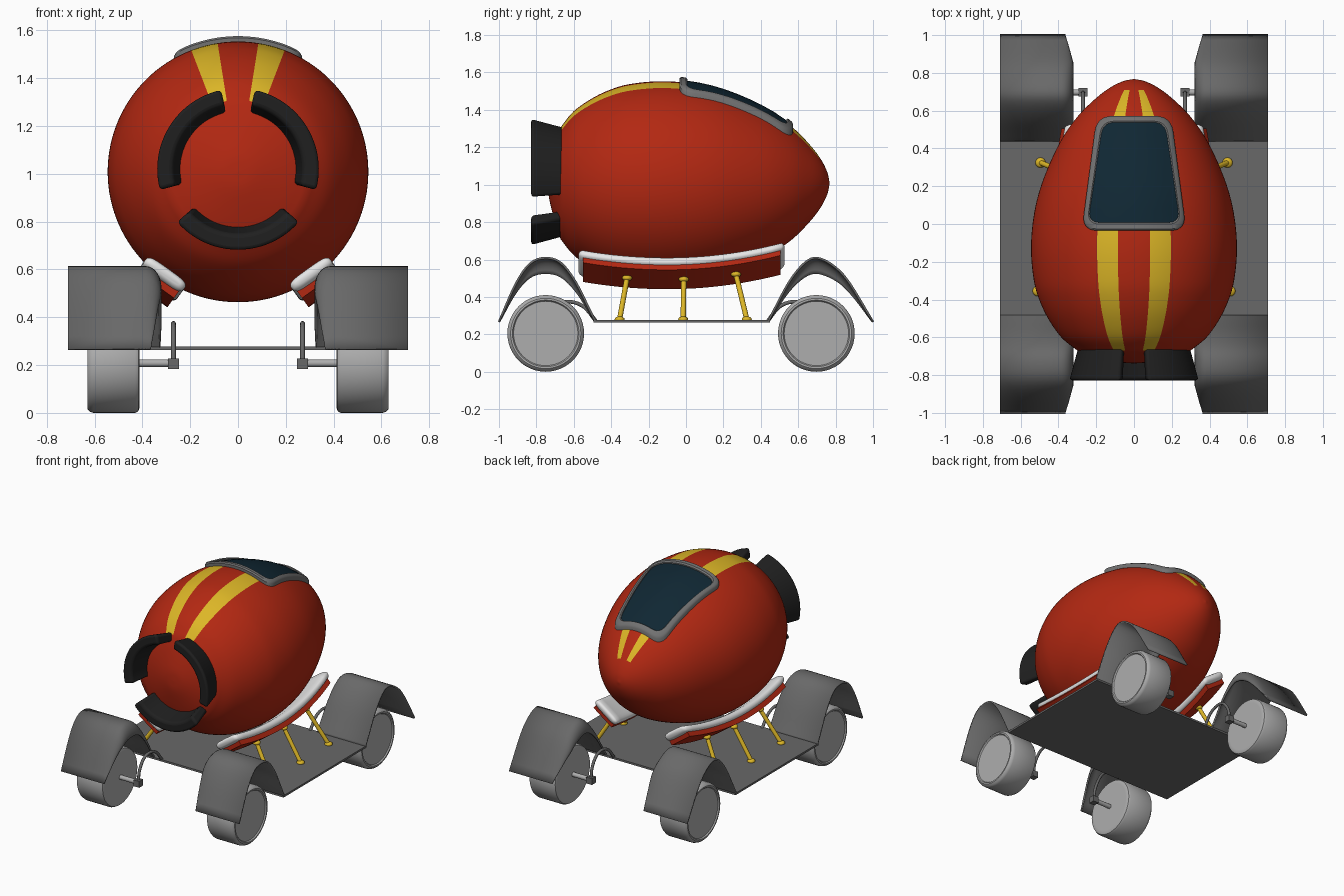
import bpy, bmesh, math
from mathutils import Vector

if "Cube" in bpy.data.objects:
    bpy.data.objects.remove(bpy.data.objects["Cube"])

def material(name, r, g, b):
    m = bpy.data.materials.new(name)
    m.diffuse_color = (r, g, b, 1)
    m.use_nodes = True
    m.node_tree.nodes["Principled BSDF"].inputs["Base Color"].default_value = m.diffuse_color
    return m

RED = material("red paint", 0.45, 0.021, 0.006)
YELLOW = material("yellow", 0.72, 0.47, 0.02)
GREY = material("dark grey metal", 0.14, 0.14, 0.14)
FRAME = material("frame grey", 0.17, 0.17, 0.17)
GLASS = material("dark blue glass", 0.005, 0.02, 0.033)
BLACK = material("black", 0.014, 0.014, 0.014)
LIGHT = material("light grey", 0.42, 0.42, 0.42)
WHITE = material("white", 0.85, 0.85, 0.85)

def finish(name, bm, mats, angle=40):
    bmesh.ops.remove_doubles(bm, verts=bm.verts, dist=1e-5)
    bmesh.ops.recalc_face_normals(bm, faces=bm.faces)
    me = bpy.data.meshes.new(name)
    bm.to_mesh(me)
    bm.free()
    for m in mats:
        me.materials.append(m)
    me.shade_smooth()
    me.set_sharp_from_angle(angle=math.radians(angle))
    ob = bpy.data.objects.new(name, me)
    bpy.context.collection.objects.link(ob)
    return ob

def loft(name, rings, mat, closed=True, caps=True, loop=False, mats=None, rule=None, angle=40):
    """Skin a list of equal-length point rings."""
    bm = bmesh.new()
    vs = [[bm.verts.new(p) for p in ring] for ring in rings]
    n = len(rings[0])
    for i in range(len(vs) if loop else len(vs) - 1):
        a, b = vs[i], vs[(i + 1) % len(vs)]
        for j in range(n if closed else n - 1):
            k = (j + 1) % n
            f = bm.faces.new((a[j], a[k], b[k], b[j]))
            if rule:
                f.material_index = rule(f.calc_center_median())
    if caps and not loop:
        bm.faces.new(vs[0])
        bm.faces.new(vs[-1])
    return finish(name, bm, mats or [mat], angle)

def spline(pts, steps):
    """Catmull-Rom curve through 2D or 3D points."""
    p = [Vector(q) for q in pts]
    p = [2 * p[0] - p[1]] + p + [2 * p[-1] - p[-2]]
    out = []
    for i in range(1, len(p) - 2):
        a, b, c, d = p[i - 1:i + 3]
        for s in range(steps):
            t = s / steps
            out.append(0.5 * (2 * b + (c - a) * t + (2 * a - 5 * b + 4 * c - d) * t * t
                              + (3 * b - a - 3 * c + d) * t ** 3))
    return out + [p[-2]]

def tube(name, path, radius, mat, sides=12):
    rings = []
    path = [Vector(p) for p in path]
    for i, p in enumerate(path):
        d = (path[min(i + 1, len(path) - 1)] - path[max(i - 1, 0)]).normalized()
        u = d.cross(Vector((1, 0, 0)) if abs(d.x) < 0.9 else Vector((0, 0, 1))).normalized()
        v = d.cross(u)
        rings.append([p + radius * (u * math.cos(a) + v * math.sin(a))
                      for a in (2 * math.pi * k / sides for k in range(sides))])
    return loft(name, rings, mat)

def bevel(ob, width, segments=3):
    m = ob.modifiers.new("bevel", 'BEVEL')
    m.width, m.segments, m.limit_method = width, segments, 'ANGLE'
    m.angle_limit = math.radians(40)

# Egg body, turned around the y axis, with painted stripes
CZ = 1.008
egg = spline([(-0.67, 0.30), (-0.6, 0.385), (-0.5, 0.455), (-0.4, 0.502), (-0.3, 0.53), (-0.15, 0.545),
              (0, 0.537), (0.15, 0.508), (0.3, 0.455), (0.45, 0.382), (0.57, 0.298), (0.66, 0.208),
              (0.72, 0.13), (0.755, 0.06), (0.768, 0.0005)], 5)
dome = spline([(-0.738, 0.0005), (-0.732, 0.08), (-0.70, 0.21), (-0.67, 0.30)], 4)[:-1]

def radius_at(y):
    for a, b in zip(egg, egg[1:]):
        if a.x <= y <= b.x:
            return a.y + (b.y - a.y) * (y - a.x) / (b.x - a.x)
    return 0.3

def stripe(c):
    ang = math.degrees(math.atan2(abs(c.x), c.z - CZ))
    return 1 if 9 < ang < 21 and -0.67 < c.y < 0.712 else 0

loft("egg_body", [[(p.y * math.sin(math.radians(a)), p.x, CZ + p.y * math.cos(math.radians(a)))
                   for a in range(0, 360, 3)] for p in dome + egg],
     None, mats=[RED, YELLOW], rule=stripe, angle=25)

# Windscreen: rounded outline laid onto the body
def outline(y0, w0, y1, w1, rad):
    c = [Vector(q) for q in ((-w0, y0), (w0, y0), (w1, y1), (-w1, y1))]
    pts = []
    for i in range(4):
        p, q, r = c[i - 1], c[i], c[(i + 1) % 4]
        a, b = q + (p - q).normalized() * rad, q + (r - q).normalized() * rad
        for t in (k / 6 for k in range(7)):
            pts.append(a * (1 - t) ** 2 + q * 2 * t * (1 - t) + b * t * t)
        nxt = r + (q - r).normalized() * rad
        pts += [b.lerp(nxt, k / 10) for k in range(1, 10)]
    return pts

def on_body(p, off):
    return (p.x, p.y, CZ + math.sqrt((radius_at(p.y) + off) ** 2 - p.x ** 2))

outer = outline(-0.035, 0.277, 0.572, 0.197, 0.085)
inner = outline(0.008, 0.243, 0.538, 0.164, 0.065)
loft("window_frame", [[on_body(o, -0.01), on_body(o, 0.02), on_body(o.lerp(i, 0.2), 0.028),
                       on_body(o.lerp(i, 0.8), 0.028), on_body(i, 0.02), on_body(i, -0.01)]
                      for o, i in zip(outer, inner)], FRAME, loop=True)
mid = Vector((0, 0.27))
loft("window_glass", [[on_body(mid.lerp(p, k), 0.012) for p in inner]
                      for k in (0.001, 0.25, 0.5, 0.75, 1)], GLASS, caps=False)

# Three flared arc fins around the engine end
for name, a0, a1 in (("right_fin", -15, 78), ("left_fin", 102, 195), ("lower_fin", 221, 319)):
    rings = []
    for k in range(25):
        a = math.radians(a0 + (a1 - a0) * k / 24)
        rings.append([(r * math.cos(a), y, 1.02 + r * math.sin(a))
                      for y, r in ((-0.655, 0.235), (-0.655, 0.295), (-0.828, 0.342), (-0.828, 0.272))])
    bevel(loft(name, rings, BLACK), 0.025)

# Cradle rails: white cushion and red plate, following the belly
def shift(y):
    return (0.05 if y < -0.1 else 0.10) * ((y + 0.1) / (0.46 if y < -0.1 else 0.62)) ** 2

def rail_point(s, y, rad, tan):
    rad -= shift(y)
    return (s * (0.58 * rad - 0.81 * tan), y, CZ - 0.81 * rad - 0.58 * tan)

def cushion_ring(s, y, k):
    pts = []
    for j in range(24):
        c, d = math.cos(j * math.pi / 12), math.sin(j * math.pi / 12)
        pts.append(rail_point(s, y, 0.578 + k * 0.028 * math.copysign(abs(d) ** 0.7, d),
                              k ** 0.3 * 0.102 * math.copysign(abs(c) ** 0.45, c)))
    return pts

for s, side in ((1, "right"), (-1, "left")):
    ends = [(-0.575, 0.4), (-0.568, 0.75), (-0.555, 1)]
    body = [(-0.555 + 1.065 * k / 20, 1) for k in range(1, 21)]
    loft(side + "_cushion", [cushion_ring(s, y, k) for y, k in
                             ends + body + [(0.52, 0.75), (0.527, 0.4)]], WHITE, angle=60)
    ys = [-0.55 + 1.055 * k / 20 for k in range(21)]
    loft(side + "_rail_plate", [[rail_point(s, y, r, t) for r, t in
                                 ((0.598, -0.085), (0.635, -0.088), (0.635, 0.09), (0.598, 0.09))]
                                for y in ys], RED)
    # Struts with round feet
    for tag, yt, yf, xf in (("front", -0.315, -0.355, 0.51), ("middle", -0.012, -0.015, 0.51),
                            ("rear", 0.267, 0.325, 0.495)):
        top = Vector(rail_point(s, yt, 0.64, -0.005))
        foot = Vector((s * xf, yf, 0.28))
        tube(f"{side}_{tag}_strut", [top, foot], 0.014, YELLOW)
        for end, p in (("foot", foot), ("cap", top)):
            bm = bmesh.new()
            bmesh.ops.create_uvsphere(bm, u_segments=16, v_segments=8, radius=0.027)
            for v in bm.verts:
                v.co = Vector((v.co.x, v.co.y, v.co.z * 0.6)) + p
            finish(f"{side}_{tag}_strut_{end}", bm, [YELLOW])

# Flat chassis plate
bm = bmesh.new()
bmesh.ops.create_cube(bm, size=1)
for v in bm.verts:
    v.co = Vector((v.co.x * 1.42, v.co.y * 0.945 - 0.0225, v.co.z * 0.014 + 0.27))
finish("chassis_plate", bm, [GREY])

# Fenders, wheels, axles and suspension arms at four corners
arches = {"front": [(-1, 0.266), (-0.91, 0.47), (-0.834, 0.578), (-0.754, 0.608), (-0.67, 0.583),
                    (-0.59, 0.48), (-0.515, 0.33), (-0.485, 0.27)],
          "rear": [(1, 0.266), (0.877, 0.47), (0.797, 0.56), (0.705, 0.608), (0.636, 0.583),
                   (0.556, 0.487), (0.476, 0.34), (0.44, 0.27)]}
for end, arch in arches.items():
    wy, e = (-0.75, -1) if end == "front" else (0.697, 1)
    for s, side in ((1, "right"), (-1, "left")):
        tag = f"{end}_{side}_"
        rings = []
        for p in spline(arch, 4):
            h = max(0, (p.y - 0.27) / 0.34)
            ix = 0.326 + 0.04 * max(0, (abs(p.x) - 0.85) / 0.15)
            rings.append([(s * 0.71, p.x, p.y)] +
                         [(s * (ix + 0.06 * (1 - math.sin(q))), p.x, p.y - 0.085 * h * (1 - math.cos(q)))
                          for q in (k * math.pi / 12 for k in range(7))])
        fender = loft(tag + "fender", rings, GREY, closed=False, caps=False, angle=60)
        sol = fender.modifiers.new("thickness", 'SOLIDIFY')
        sol.thickness, sol.offset = 0.012, 0

        wheel = [(0.412, 0.17), (0.412, 0.185), (0.417, 0.198), (0.43, 0.205), (0.605, 0.205), (0.62, 0.2),
                 (0.63, 0.188), (0.63, 0.178), (0.622, 0.172)]
        loft(tag + "wheel", [[(s * x, wy + r * math.cos(a), 0.205 + r * math.sin(a))
                              for a in (k * math.pi / 24 for k in range(48))] for x, r in wheel],
             LIGHT, angle=35)
        tube(tag + "axle", [(s * 0.42, wy, 0.208), (s * 0.27, wy, 0.208)], 0.016, LIGHT)
        bm = bmesh.new()
        bmesh.ops.create_cube(bm, size=0.045)
        for v in bm.verts:
            v.co += Vector((s * 0.27, wy, 0.206))
        finish(tag + "axle_block", bm, [GREY])
        py = arch[-1][0]
        d = wy - py
        tube(tag + "suspension_arm", spline([(s * 0.27, py + d * f, z) for f, z in
             ((1, 0.21), (0.95, 0.29), (0.76, 0.358), (0.5, 0.374), (0.22, 0.345), (-0.02, 0.268))], 4),
             0.01, GREY)
